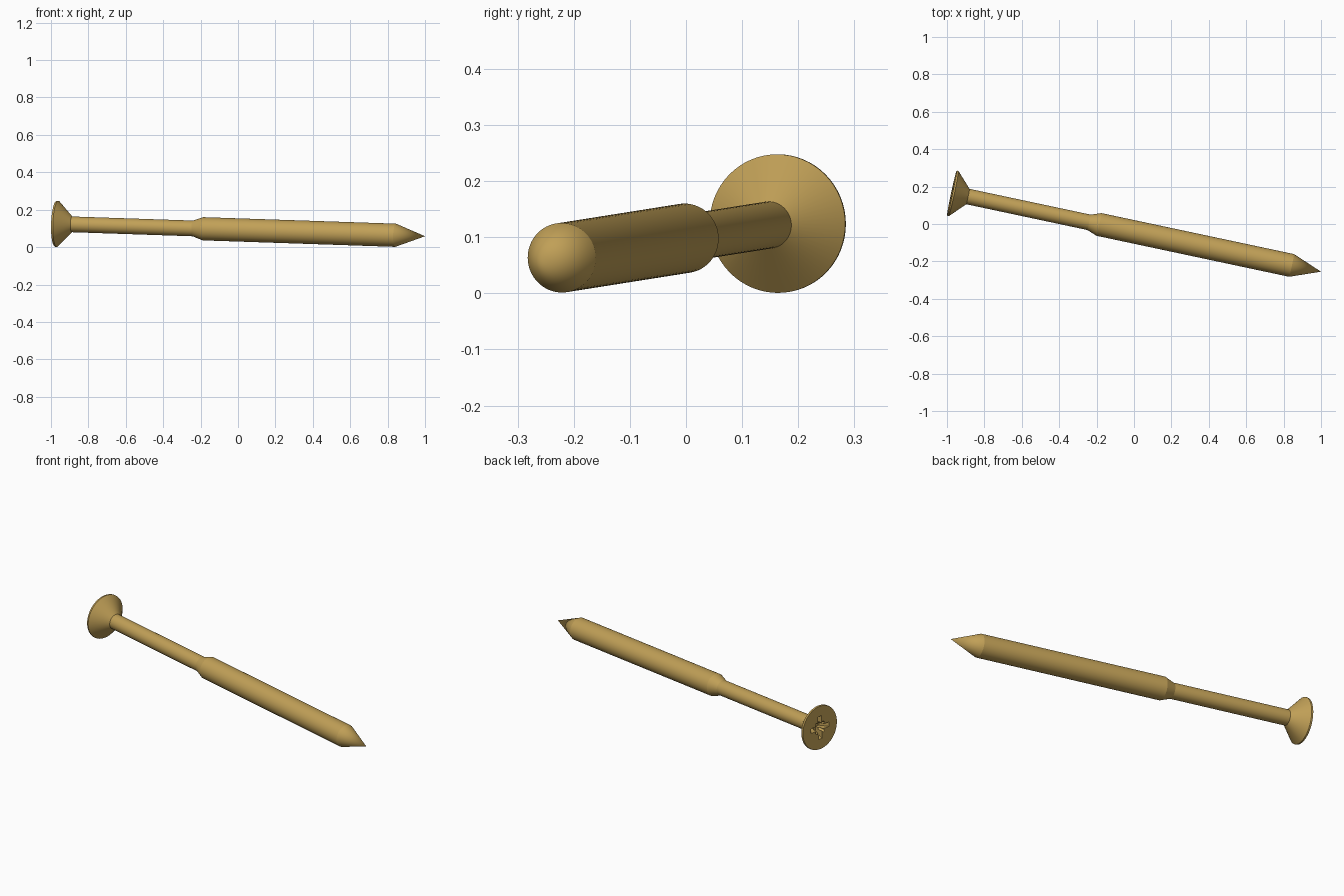
import bpy, bmesh, math
from mathutils import Vector, Matrix

cube = bpy.data.objects.get("Cube")
if cube:
    bpy.data.objects.remove(cube, do_unlink=True)

HEAD = Vector((-0.974, 0.165, 0.1245))
TIP = Vector((1.0, -0.255, 0.058))
SIDES = 64

brass = bpy.data.materials.new("brass")
brass.use_nodes = True
colour = (0.53, 0.35, 0.095, 1)
brass.diffuse_color = colour
brass.node_tree.nodes["Principled BSDF"].inputs["Base Color"].default_value = colour

# Local frame: z runs from the head face to the tip
axis = (TIP - HEAD).normalized()
side = Vector((0, 0, 1)).cross(axis).normalized()
frame = Matrix((side, axis.cross(side), axis)).transposed().to_4x4()
frame.translation = HEAD
length = (TIP - HEAD).length


def make_object(name, bm):
    bmesh.ops.recalc_face_normals(bm, faces=bm.faces)
    mesh = bpy.data.meshes.new(name)
    bm.to_mesh(mesh)
    bm.free()
    mesh.materials.append(brass)
    obj = bpy.data.objects.new(name, mesh)
    bpy.context.collection.objects.link(obj)
    obj.matrix_world = frame
    return obj


def lathe(name, profile):
    bm = bmesh.new()
    verts = [bm.verts.new((r, 0, z)) for r, z in profile]
    edges = [bm.edges.new(pair) for pair in zip(verts, verts[1:])]
    bmesh.ops.spin(bm, geom=verts + edges, cent=(0, 0, 0), axis=(0, 0, 1),
                   angle=math.tau, steps=SIDES, use_duplicate=False)
    bmesh.ops.remove_doubles(bm, verts=bm.verts, dist=1e-5)
    return make_object(name, bm)


def tapered_bar(name, reach, width, depth, angle):
    """Slot cutter that narrows towards the bottom of the recess."""
    bm = bmesh.new()
    bmesh.ops.create_cube(bm, size=2)
    for v in bm.verts:
        shrink = 0.55 if v.co.z > 0 else 1
        v.co = (v.co.x * reach * shrink, v.co.y * width / 2,
                depth if v.co.z > 0 else -0.01)
    bmesh.ops.rotate(bm, verts=bm.verts, matrix=Matrix.Rotation(angle, 3, 'Z'))
    return make_object(name, bm)


# Countersunk head, plain shank, shoulder, thick shaft and point
screw = lathe("screw_body", [
    (0, 0), (0.122, 0), (0.1235, 0.004), (0.1235, 0.010), (0.042, 0.088),
    (0.042, 0.75), (0.062, 0.805), (0.062, 1.858), (0, length)])

# Star recess: a wide cross with a narrow diagonal cross
bpy.context.view_layer.objects.active = screw
for i in range(4):
    wide = i % 2 == 0
    cutter = tapered_bar("recess_cutter", 0.07 if wide else 0.045,
                         0.026 if wide else 0.014, 0.05 if wide else 0.03,
                         math.radians(45 * i))
    cut = screw.modifiers.new("recess", 'BOOLEAN')
    cut.operation = 'DIFFERENCE'
    cut.solver = 'EXACT'
    cut.object = cutter
    bpy.ops.object.modifier_apply(modifier=cut.name)
    bpy.data.objects.remove(cutter, do_unlink=True)

# Smooth round surfaces, sharp creases
bpy.ops.object.select_all(action='DESELECT')
screw.select_set(True)
bpy.ops.object.shade_smooth_by_angle(angle=math.radians(15))
